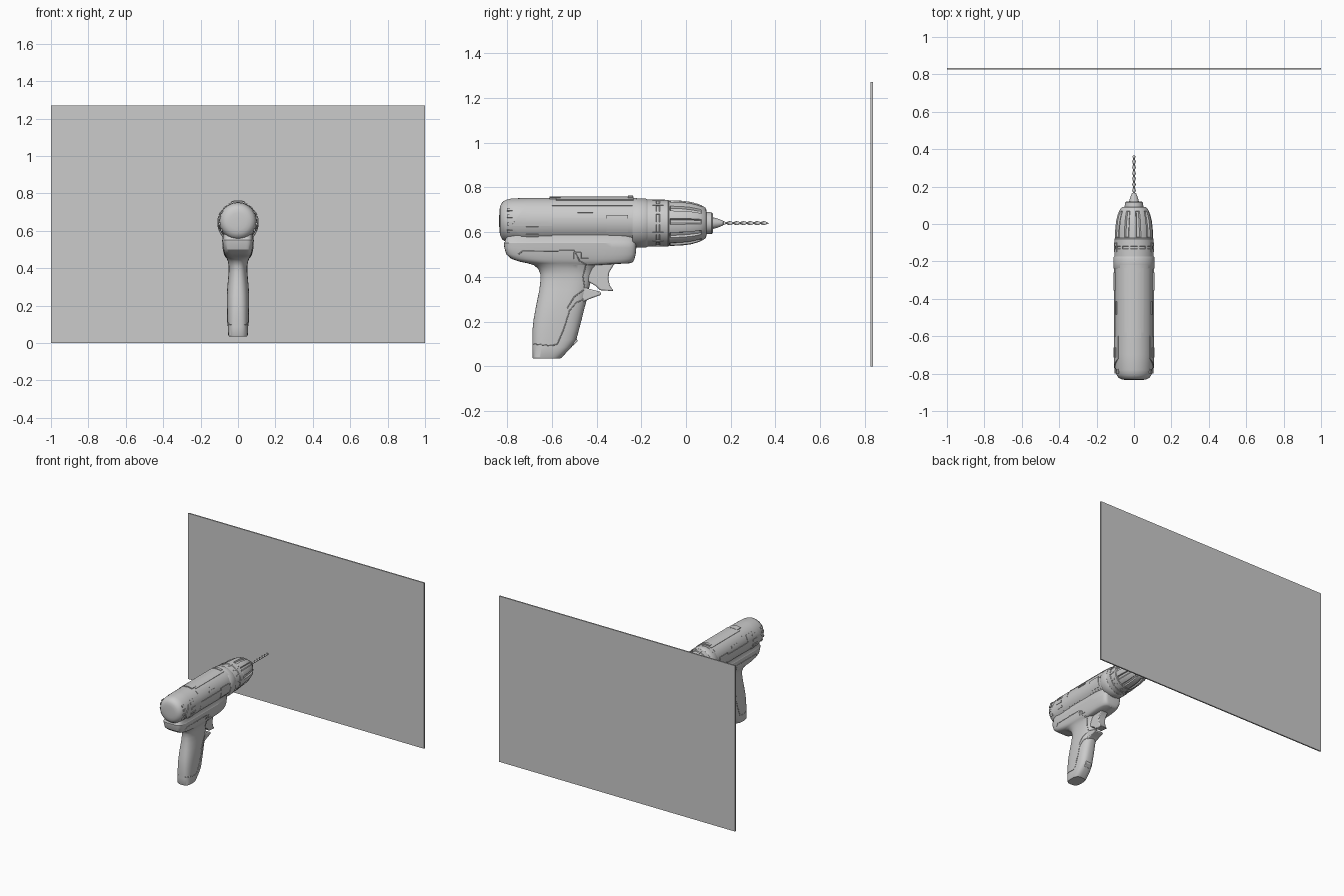
import bpy, bmesh
from math import sin, cos, pi, radians
from mathutils import Vector
from mathutils.bvhtree import BVHTree

if "Cube" in bpy.data.objects:
    bpy.data.objects.remove(bpy.data.objects["Cube"])

AXIS = 0.64   # height of the chuck axis
BODY = 0.65   # height of the motor housing axis


def finish(name, bm, smooth=True, bevel=0):
    bmesh.ops.recalc_face_normals(bm, faces=bm.faces[:])
    me = bpy.data.meshes.new(name)
    bm.to_mesh(me)
    bm.free()
    ob = bpy.data.objects.new(name, me)
    bpy.context.collection.objects.link(ob)
    if bevel:
        m = ob.modifiers.new("bevel", 'BEVEL')
        m.width, m.segments = bevel, 2
    if smooth:
        bpy.ops.object.select_all(action='DESELECT')
        ob.select_set(True)
        bpy.context.view_layer.objects.active = ob
        bpy.ops.object.shade_smooth_by_angle(angle=radians(32))
    return ob


def loft(name, rings):
    bm = bmesh.new()
    vs = [[bm.verts.new(p) for p in r] for r in rings]
    n = len(vs[0])
    for a, b in zip(vs, vs[1:]):
        for i in range(n):
            bm.faces.new((a[i], a[(i + 1) % n], b[(i + 1) % n], b[i]))
    bm.faces.new(vs[0])
    bm.faces.new(vs[-1])
    return finish(name, bm)


def lathe(name, profile, zc=AXIS, n=72):
    """Profile of (y, radius[, groove depth]); grooves repeat ten times."""
    rings = []
    for y, r, *g in profile:
        ring = []
        for i in range(n):
            rr = r - (g[0] if g and i % (n // 10) < 4 else 0)
            a = 2 * pi * i / n
            ring.append((rr * cos(a), y, zc + rr * sin(a)))
        rings.append(ring)
    return loft(name, rings)


def patch(name, y0, y1, a0, a1, r, zc=BODY, y0b=None, both=True):
    """Curved pad on the housing between two angles; y0b slants the rear edge."""
    y0b = y0 if y0b is None else y0b
    for s in ((1, -1) if both else (1,)):
        rings = []
        for i in range(9):
            t = i / 8
            a = radians(a0 + (a1 - a0) * t)
            ya = y0 + (y0b - y0) * t
            rings.append([(s * q * cos(a), y, zc + q * sin(a))
                          for q, y in ((r, ya), (r, y1), (.09, y1), (.09, ya))])
        loft(name + ("" if not both else "_right" if s > 0 else "_left"), rings)


def prism(name, outline, w, bevel=.006):
    bm = bmesh.new()
    f = bm.faces.new([bm.verts.new((-w, y, z)) for y, z in outline])
    ext = bmesh.ops.extrude_face_region(bm, geom=[f])
    bmesh.ops.translate(bm, vec=(2 * w, 0, 0),
                        verts=[v for v in ext['geom'] if isinstance(v, bmesh.types.BMVert)])
    return finish(name, bm, bevel=bevel)


# Wall panel behind the tool
bm = bmesh.new()
bmesh.ops.create_cube(bm, size=1)
bmesh.ops.scale(bm, vec=(2, .01, 1.27), verts=bm.verts)
bmesh.ops.translate(bm, vec=(0, .83, .635), verts=bm.verts)
finish("wall_panel", bm, smooth=False)

# Motor housing with rounded rear cap
lathe("motor_housing", [(-.835, .02), (-.834, .045), (-.831, .065), (-.822, .083), (-.805, .094),
                        (-.78, .1), (-.7, .103), (-.22, .103)], BODY)
patch("top_ridge", -.58, -.235, 62, 118, .108, both=False)
patch("gear_switch", -.61, -.56, 70, 110, .110, both=False)
patch("ridge_lip", -.26, -.238, 72, 108, .113, both=False)
patch("side_pad", -.6, -.24, -36, 6, .107)
patch("upper_strip", -.6, -.24, 40, 56, .106)
patch("side_badge", -.355, -.26, -28, 14, .110)
patch("side_slot", -.485, -.415, 20, 27, .107)
patch("rear_pad_upper", -.78, -.6, -12, 36, .106, y0b=-.72)
patch("rear_pad_lower", -.72, -.6, -52, -12, .106, y0b=-.78)
for k, a in enumerate((22, 2, -18, -38)):
    patch(f"vent_{k + 1}", -.715, -.66, a - 4, a + 4, .109)
for k, a in enumerate((30, 12, -8, -28)):
    patch(f"rear_vent_{k + 1}", -.8, -.775, a - 4, a + 4, .104)

# Clutch collar, torque ring and fluted chuck
lathe("clutch_collar", [(-.24, .09), (-.24, .107), (-.235, .110), (-.18, .110), (-.173, .106), (-.173, .09)])
lathe("torque_ring", [(-.175, .105), (-.135, .105), (-.132, .102), (-.12, .102), (-.117, .105),
                      (-.08, .104), (-.075, .1), (-.075, .08)])
for k in range(14):
    a = 360 / 14 * k
    patch(f"torque_mark_{k + 1}", -.15, -.1, a - 3, a + 3, .107, zc=AXIS, both=False)
lathe("chuck", [(-.078, .099), (-.072, .102, 0), (-.07, .102, .008), (-.02, .1, .009), (.02, .095, .01),
                (.05, .087, .009), (.066, .081, .005), (.07, .079, 0), (.085, .07), (.09, .064),
                (.092, .05), (.115, .048), (.12, .043), (.12, .026), (.14, .021), (.165, .011),
                (.168, .004)], n=120)

# Twisted drill bit
rings = []
for i in range(111):
    y = .15 + .22 * i / 110
    t = 2 * pi * 3.6 * i / 110
    k = min(1, (110.6 - i) / 6)
    ring = []
    for j in range(12):
        a = 2 * pi * j / 12
        p, q = .0095 * k * cos(a), .0045 * k * sin(a)
        ring.append((p * cos(t) - q * sin(t), y, AXIS + p * sin(t) + q * cos(t)))
    rings.append(ring)
loft("drill_bit", rings)

# Handle flowing into the lower frame: z, rear y, front y, half width, squareness
stations = [(.034, -.684, -.563, .048, 3), (.04, -.687, -.555, .052, 3), (.085, -.687, -.512, .054, 3),
            (.12, -.687, -.49, .056, 3), (.165, -.686, -.478, .058, 2.8), (.21, -.681, -.466, .059, 2.7),
            (.255, -.673, -.455, .059, 2.6), (.3, -.664, -.443, .057, 2.5), (.344, -.655, -.435, .053, 2.5),
            (.38, -.651, -.425, .05, 2.5), (.411, -.651, -.417, .05, 2.5), (.435, -.66, -.41, .054, 2.7),
            (.452, -.68, -.40, .06, 3), (.461, -.71, -.245, .066, 4), (.468, -.745, -.236, .07, 5),
            (.48, -.78, -.23, .074, 6), (.5, -.803, -.225, .079, 7), (.53, -.812, -.222, .083, 7),
            (.55, -.814, -.222, .085, 7), (.556, -.81, -.222, .082, 7), (.6, -.8, -.222, .08, 7)]
rings = []
for z, yb, yf, w, e in stations:
    ring = []
    for j in range(64):
        c, s = cos(2 * pi * j / 64), sin(2 * pi * j / 64)
        px = abs(s) ** (2 / e) * (1 if s > 0 else -1)
        py = abs(c) ** (2 / e) * (1 if c > 0 else -1)
        ring.append((w * px, (yb + yf) / 2 + (yf - yb) / 2 * py, z))
    rings.append(ring)
handle = loft("handle_and_frame", rings)

# Trigger, guard lip and battery latch
prism("trigger", [(-.44, .47), (-.305, .47), (-.325, .45), (-.343, .42), (-.347, .39), (-.34, .36),
                  (-.323, .336), (-.385, .34), (-.405, .36), (-.44, .38)], .03)
prism("guard_lip", [(-.48, .27), (-.455, .29), (-.42, .305), (-.378, .32), (-.382, .333), (-.41, .34),
                    (-.48, .36)], .038)
prism("battery_latch", [(-.52, .09), (-.505, .092), (-.484, .112), (-.49, .13), (-.52, .14)], .024, .004)

# Seam lines laid on both sides of the handle
tree = BVHTree.FromPolygons([v.co for v in handle.data.vertices],
                            [p.vertices[:] for p in handle.data.polygons])


def seam(name, pts):
    for s in (1, -1):
        path = []
        for (y0, z0), (y1, z1) in zip(pts, pts[1:]):
            for i in range(9):
                hit = tree.ray_cast(Vector((s, y0 + (y1 - y0) * i / 8, z0 + (z1 - z0) * i / 8)),
                                    Vector((-s, 0, 0)))[0]
                if hit and (not path or (hit - path[-1]).length > 1e-4):
                    path.append(hit)
        cu = bpy.data.curves.new(name, 'CURVE')
        cu.dimensions, cu.bevel_depth, cu.bevel_resolution = '3D', .0025, 1
        sp = cu.splines.new('POLY')
        sp.points.add(len(path) - 1)
        for p, co in zip(sp.points, path):
            p.co = (*co, 1)
        ob = bpy.data.objects.new(name + ("_right" if s > 0 else "_left"), cu)
        bpy.context.collection.objects.link(ob)


seam("battery_seam", [(-.683, .1), (-.6, .092), (-.575, .1), (-.545, .17), (-.52, .25), (-.49, .285),
                      (-.45, .3)])
seam("grip_seam", [(-.75, .5), (-.73, .515), (-.5, .517), (-.475, .47), (-.447, .455), (-.46, .4),
                   (-.452, .345), (-.5, .31), (-.53, .26)])
seam("selector_outline", [(-.5, .48), (-.5, .508), (-.47, .508), (-.47, .482), (-.435, .482)])
